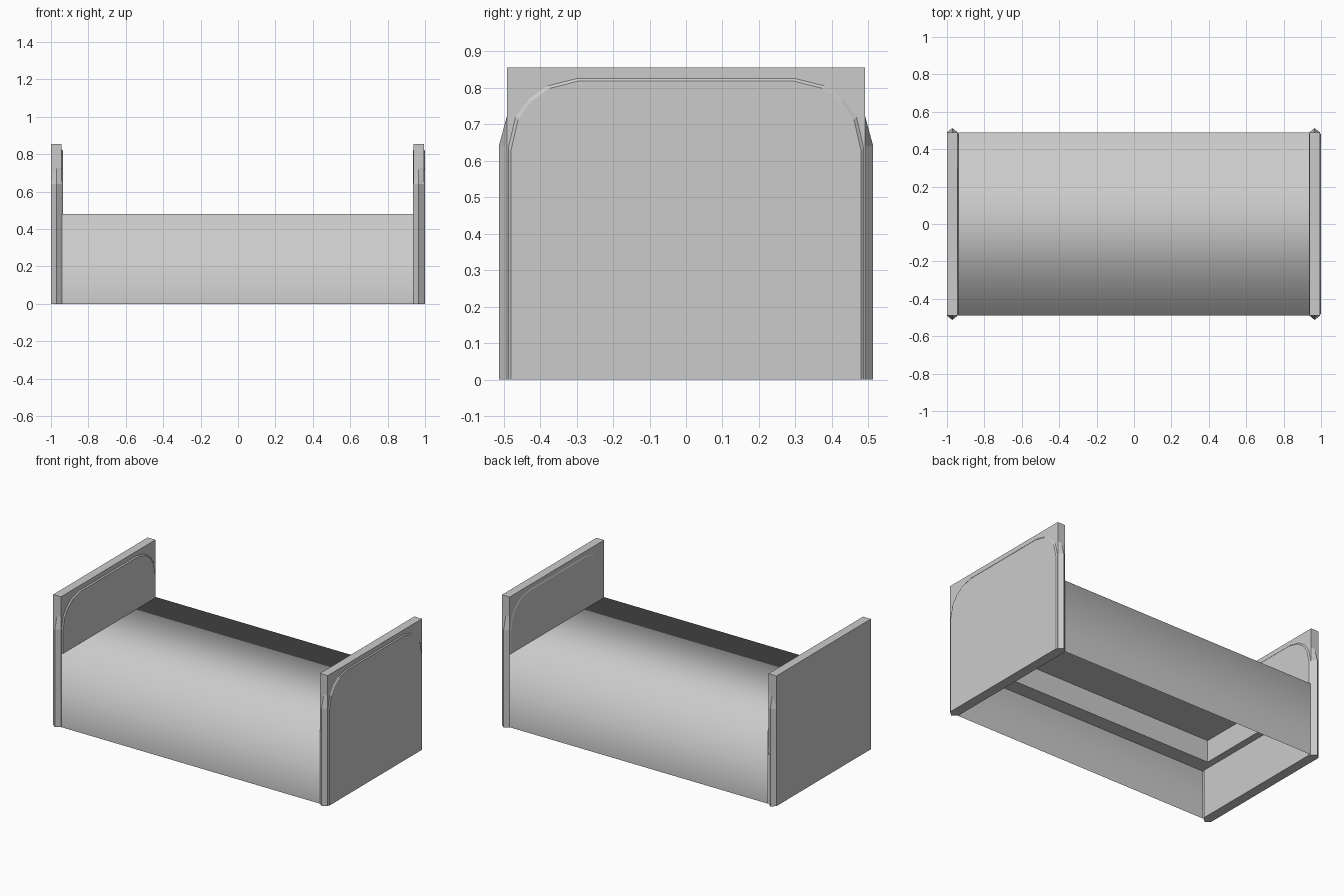
import bpy

default = bpy.data.objects.get("Cube")
if default:
    bpy.data.objects.remove(default, do_unlink=True)

grey = bpy.data.materials.new("plain_grey")
grey.use_nodes = True
COLOUR = (0.6, 0.6, 0.6, 1)
grey.diffuse_color = COLOUR
grey.node_tree.nodes["Principled BSDF"].inputs["Base Color"].default_value = COLOUR


def add_mesh(name, verts, faces, smooth=False):
    mesh = bpy.data.meshes.new(name)
    mesh.from_pydata(verts, [], faces)
    mesh.update()
    obj = bpy.data.objects.new(name, mesh)
    bpy.context.collection.objects.link(obj)
    mesh.materials.append(grey)
    if smooth:
        mesh.shade_smooth()
    return obj


def loft(name, rings, cap_start=True, cap_end=True, smooth=False):
    """Join equal closed rings of points into a skin."""
    n = len(rings[0])
    verts = [p for ring in rings for p in ring]
    faces = [(r * n + i, r * n + (i + 1) % n, (r + 1) * n + (i + 1) % n, (r + 1) * n + i)
             for r in range(len(rings) - 1) for i in range(n)]
    if cap_start:
        faces.append(tuple(reversed(range(n))))
    if cap_end:
        faces.append(tuple(range(len(verts) - n, len(verts))))
    return add_mesh(name, verts, faces, smooth)


def rect(hx, hy, z, cx=0):
    return [(cx - hx, -hy, z), (cx + hx, -hy, z), (cx + hx, hy, z), (cx - hx, hy, z)]


# Long body: two sides and the top in one softly shaded sheet
HALF_Y, TOP = 0.49, 0.48
section = [(-HALF_Y, 0), (-HALF_Y, TOP), (HALF_Y, TOP), (HALF_Y, 0)]
verts = [(x, y, z) for x in (-0.94, 0.94) for y, z in section]
add_mesh("bed_body", verts, [(i, i + 4, i + 5, i + 1) for i in range(3)], smooth=True)

# Ledge under the top: flat rim, then inner walls rising to the underside
loft("under_ledge", [rect(0.94, HALF_Y, 0.32), rect(0.89, 0.39, 0.32),
                     rect(0.89, 0.39, 0.465)], cap_start=False)

# Arched panel outline, half of it mirrored
half_arch = [(0.487, 0), (0.487, 0.635), (0.467, 0.72), (0.43, 0.77),
             (0.38, 0.805), (0.3, 0.825)]


def arch(x, scale, drop):
    pts = [(y * scale, max(0, z - drop)) for y, z in half_arch]
    pts += [(-y, z) for y, z in reversed(pts)]
    return [(x, y, z) for y, z in pts]


def panel(name, x_back, x_face):
    loft(name, [arch(x_back, 1, 0), arch(x_face, 0.985, 0.007)], cap_start=False)


def end_board(name, x0, x1):
    cx, hx = (x0 + x1) / 2, (x1 - x0) / 2
    loft(name, [rect(hx, HALF_Y, 0, cx), rect(hx, HALF_Y, 0.855, cx)])
    # Pointed trim on both upright edges, fading out at the top
    for side, label in ((-1, "front"), (1, "back")):
        def wedge(z, tip):
            return [(x0, side * HALF_Y, z), (cx, side * tip, z), (x1, side * HALF_Y, z)]
        loft(f"{name}_{label}_trim", [wedge(0, 0.513), wedge(0.64, 0.513), wedge(0.725, HALF_Y)])


end_board("right_board", -1, -0.943)
end_board("left_board", 0.938, 0.994)
panel("right_board_inner_panel", -0.943, -0.936)
panel("left_board_outer_panel", 0.994, 1)
panel("left_board_inner_panel", 0.938, 0.935)
